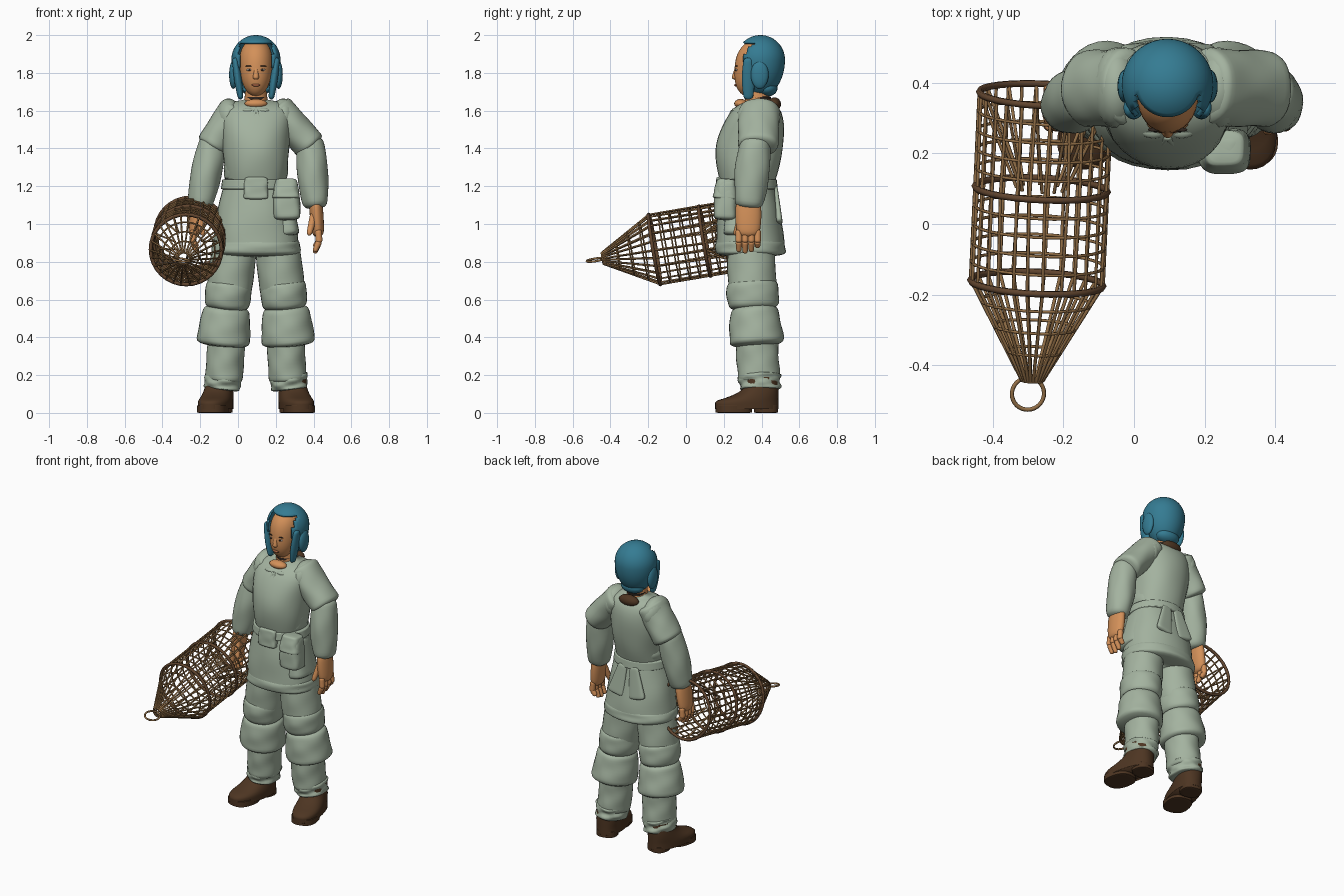
import bpy, bmesh, random
from math import sin, cos, pi, radians
from mathutils import Vector, Matrix

random.seed(4)
if "Cube" in bpy.data.objects:
    bpy.data.objects.remove(bpy.data.objects["Cube"])
MIDDLE = 0.095  # body centre line


def material(name, red, green, blue):
    m = bpy.data.materials.new(name)
    m.use_nodes = True
    m.diffuse_color = (red, green, blue, 1)
    m.node_tree.nodes["Principled BSDF"].inputs["Base Color"].default_value = m.diffuse_color
    return m


cloth = material("sage cloth", .37, .45, .35)
skin = material("skin", .65, .28, .1)
teal = material("teal hair", .035, .2, .29)
leather = material("dark leather", .075, .036, .016)
cane = material("cane", .3, .165, .065)
hoop_wood = material("hoop wood", .12, .06, .028)
lip_red = material("lips", .4, .13, .06)
white = material("eye white", .7, .65, .6)
dark = material("eye dark", .03, .02, .015)


def at(side, offset, y, z):
    """Point at a sideways offset from the body centre line."""
    return Vector((MIDDLE + side * offset, y, z))


def finish(name, bm, mat):
    bmesh.ops.recalc_face_normals(bm, faces=bm.faces)
    for face in bm.faces:
        face.smooth = True
    mesh = bpy.data.meshes.new(name)
    bm.to_mesh(mesh)
    bm.free()
    mesh.materials.append(mat)
    ob = bpy.data.objects.new(name, mesh)
    bpy.context.collection.objects.link(ob)
    return ob


def signed_power(value, power):
    return abs(value) ** power * (1 if value > 0 else -1)


def tube(name, rule, mat, axis=Vector((0, 0, 1)), power=1, folds=0, steps=20, sides=32):
    """Skin over elliptical rings; rule(t) gives centre, width and depth radius."""
    bm = bmesh.new()
    across = Vector((0, 1, 0)).cross(axis).normalized()
    along = axis.cross(across).normalized()
    loops = []
    for i in range(steps + 1):
        t = (1 - cos(pi * i / steps)) / 2
        centre, width, depth = rule(t)
        loop = []
        for k in range(sides):
            a = 2 * pi * k / sides
            wave = 1 + folds * (sin(3 * a + 12 * t) + sin(5 * a - 9 * t) + sin(8 * t + a))
            offset = across * width * signed_power(cos(a), power) + along * depth * signed_power(sin(a), power)
            loop.append(bm.verts.new(centre + offset * wave))
        loops.append(loop)
    for low, high in zip(loops, loops[1:]):
        for k in range(sides):
            n = (k + 1) % sides
            bm.faces.new((low[k], low[n], high[n], high[k]))
    bm.faces.new(loops[0])
    bm.faces.new(loops[-1])
    return finish(name, bm, mat)


def limb(name, start, end, radius, end_radius, mat, depth=1, bulge=0, roundness=20, **style):
    """Tapered, padded tube with rounded ends between two points."""
    def rule(t):
        r = radius + (end_radius - radius) * t + bulge * sin(pi * t)
        r *= max(.1, 1 - abs(2 * t - 1) ** roundness) ** .5
        return start.lerp(end, t), r, r * depth
    return tube(name, rule, mat, start - end, **style)


def blob(name, centre, size, mat):
    bm = bmesh.new()
    bmesh.ops.create_uvsphere(bm, u_segments=20, v_segments=12, radius=1)
    bmesh.ops.transform(bm, matrix=Matrix.Translation(centre) @ Matrix.Diagonal((*size, 1)), verts=bm.verts)
    return finish(name, bm, mat)


# Tunic, belt and skirt
def tunic_rule(t):
    closing = max(.1, 1 - t ** 16) ** .5
    width = .155 + .05 * t
    depth = .138 + .045 * sin(pi * t) - .025 * t * t
    return at(0, 0, .325 + .06 * t * t, 1.2 + .46 * t), width * closing, depth * closing


tube("tunic", tunic_rule, cloth, folds=.006, power=.92)
limb("blouse_overhang", at(0, 0, .33, 1.34), at(0, 0, .325, 1.23), .165, .163, cloth, .88, .006, folds=.007)
limb("skirt", at(0, 0, .325, 1.25), at(0, 0, .34, .84), .16, .232, cloth, .8, .012, 40, folds=.006, power=.92)
limb("skirt_hem", at(0, 0, .34, .93), at(0, 0, .34, .825), .225, .238, cloth, .79, .004, 6, folds=.006, power=.92)
limb("belt", at(0, 0, .325, 1.24), at(0, 0, .325, 1.18), .178, .186, cloth, .87)
limb("belt_knot", at(0, 0, .185, 1.25), at(0, 0, .18, 1.13), .06, .065, cloth, .4, power=.6, folds=.02)
limb("pouch", at(1, .16, .215, 1.24), at(1, .165, .205, 1.02), .055, .07, cloth, .85, .008, power=.6, folds=.012)
limb("pouch_flap", at(1, .16, .215, 1.24), at(1, .16, .205, 1.13), .055, .075, cloth, .9, power=.6, folds=.01)
limb("hip_panel", at(1, .12, .31, 1.18), at(1, .16, .3, .93), .06, .075, cloth, 1.4, power=.7)

# Parts that come in pairs
for side, label in ((1, "left"), (-1, "right")):
    left = side > 0
    limb("back_panel", at(side, .04, .475, 1.2), at(side, .08, .495, 1), .03, .06, cloth, .3, power=.6)
    limb("neck_tie", at(side, 0, .25, 1.6), at(side, .03, .21, 1.53), .012, .008, cloth)
    blob("neck_frill", at(side, .04, .262, 1.6), (.035, .02, .015), cloth)

    # Arms: the right one hangs closer to the body
    shoulder = at(side, .1, .39, 1.62)
    cuff = at(side, .3 if left else .24, .38, 1.4)
    elbow = cuff + Vector((-side * .015, -.01, .06))
    wrist = at(side, .315 if left else .3, .33, 1.08)
    blob(label + "_shoulder", at(side, .145, .385, 1.565), (.068, .115, .1), cloth)
    limb(label + "_sleeve", shoulder, cuff, .088, .086, cloth, 1.25, folds=.01)
    limb(label + "_forearm", elbow, wrist, .068, .062, cloth, 1.12, .017, folds=.012)

    # Hands
    limb(label + "_palm", wrist + Vector((0, 0, .05)), at(side, .33, .33, .93), .034, .03, skin, 1.9, .004, 8)
    for finger in range(4):
        y = .28 + .033 * finger
        knuckle = at(side, .335, y, .9)
        tip = at(side, .31, y, .845 + .008 * (finger - 1) ** 2)
        limb("finger_base", at(side, .33, y, .97), knuckle, .018, .018, skin, roundness=8)
        limb("finger_tip", knuckle + Vector((0, 0, .01)), tip, .018, .013, skin, roundness=8)
    limb(label + "_thumb", at(side, .31, .3, 1.06), at(side, .28, .26, .94), .022, .014, skin, roundness=8)

    # Trouser leg: thigh, knee puff, gathered cuff, shin and ragged hem
    limb(label + "_thigh", at(side, .11, .345, .9), at(side, .145, .35, .62), .115, .118, cloth, 1.06, .004,
         folds=.007)
    limb(label + "_knee_puff", at(side, .14, .35, .71), at(side, .155, .357, .54), .116, .113, cloth, 1.13, .008,
         8, folds=.008)
    limb(label + "_knee_cuff", at(side, .155, .36, .57), at(side, .175, .375, .35), .118, .144, cloth, 1.02, .004,
         12, folds=.009)
    limb(label + "_shin", at(side, .155, .375, .4), at(side, .17, .385, .16), .1, .1, cloth, 1.12, folds=.012)
    limb(label + "_hem", at(side, .17, .39, .21), at(side, .18, .39, .12), .1, .095, cloth, 1.12, folds=.03)

    # Boots: the toe slopes up to the ankle, then everything turns outwards
    ankle = at(side, .2, .38, 0)

    def boot_rule(t):
        u = min(1, max(0, 2 * t - .5))
        slope = u * (2 - u)
        return ankle + Vector((0, .08 * slope - .06, .02 + .17 * t)), .085 - .015 * u, .17 - .08 * slope

    boot = [tube(label + "_boot", boot_rule, leather, power=.85)]
    for part, shift, width, depth in (("_sole", -.13, .08, 1.2), ("_heel", .045, .065, .95)):
        spot = ankle + Vector((0, shift, 0))
        boot.append(limb(label + part, spot + Vector((0, 0, .04)), spot, width, width, leather, depth,
                         roundness=60, power=.8))
    for ob in boot:
        ob.data.transform(Matrix.Translation(ankle) @ Matrix.Rotation(radians(13) * side, 4, "Z")
                          @ Matrix.Translation(-ankle))

# Head and neck
def face_rule(t):
    outline = max(.02, 1 - abs(2 * t - 1) ** 2.5) ** .5
    return at(0, 0, .33 + .06 * t, 1.675 + .305 * t), outline * (.075 + .022 * t), outline * (.085 + .035 * t)


tube("face", face_rule, skin)
limb("neck", at(0, 0, .37, 1.76), at(0, 0, .385, 1.58), .05, .07, skin, 1.1)
blob("neckline", at(0, 0, .29, 1.637), (.06, .035, .025), skin)
limb("neck_cord", at(0, 0, .38, 1.675), at(0, 0, .38, 1.658), .06, .06, dark, 1.15)
limb("nose", at(0, 0, .268, 1.83), at(0, 0, .257, 1.765), .009, .018, skin, roundness=6)
blob("lips", at(0, 0, .263, 1.735), (.024, .008, .007), lip_red)
for side in (1, -1):
    blob("eye", at(side, .034, .267, 1.816), (.016, .006, .006), white)
    blob("iris", at(side, .034, .263, 1.816), (.007, .004, .006), dark)
    blob("brow", at(side, .036, .267, 1.836), (.02, .006, .003), dark)
    blob("ear_coil", at(side, .12, .39, 1.79), (.022, .047, .075), teal)
    limb("side_lock", at(side, .112, .33, 1.88), at(side, .08, .33, 1.66), .014, .014, teal, 1.7, .006)

# Hair: a stretched ball with the face opening cut out
bm = bmesh.new()
bmesh.ops.create_uvsphere(bm, u_segments=40, v_segments=28, radius=.13)
for v in bm.verts:
    if v.co.z < 0:
        v.co.z *= 1.5
bmesh.ops.translate(bm, vec=at(0, 0, .394, 1.87), verts=bm.verts)
opening = []
for face in bm.faces:
    spot = face.calc_center_median()
    before_face = spot.y < .36 and abs(spot.x - MIDDLE) < .095 and spot.z < 1.965
    if before_face or spot.z < 1.69:
        opening.append(face)
bmesh.ops.delete(bm, geom=opening, context="FACES")
hair = finish("hair", bm, teal)
hair.modifiers.new("thickness", "SOLIDIFY").thickness = .012
blob("nape_hair", at(0, 0, .43, 1.72), (.08, .055, .045), teal)
blob("nape_patch", at(0, 0, .468, 1.635), (.07, .035, .035), leather)

# Woven trap: its local z runs from the open end to the tip
RADIUS, SHOULDER, TIP, NECK = .188, .54, .82, .03
heading = Vector((-.025, -.53, -.09)).to_track_quat("Z", "Y").to_matrix().to_4x4()
trap_place = Matrix.Translation((-.25, .365, .955)) @ heading


def polar(radius, angle, z):
    return radius * cos(angle), radius * sin(angle), z


def circle(radius, z, count=32):
    return [polar(radius, 2 * pi * k / count, z) for k in range(count)]


def wires(name, paths, thickness, mat, closed=False, place=trap_place):
    curve = bpy.data.curves.new(name, "CURVE")
    curve.dimensions = "3D"
    curve.bevel_depth = thickness
    curve.bevel_resolution = 1
    curve.use_fill_caps = True
    for path in paths:
        spline = curve.splines.new("POLY")
        spline.points.add(len(path) - 1)
        for point, position in zip(spline.points, path):
            point.co = (*position, 1)
        spline.use_cyclic_u = closed
    curve.materials.append(mat)
    ob = bpy.data.objects.new(name, curve)
    bpy.context.collection.objects.link(ob)
    ob.matrix_world = place


slats, funnel = [], []
SLATS = 26
for k in range(SLATS):
    a = 2 * pi * k / SLATS + random.uniform(-.03, .03)
    b = a + random.uniform(-.05, .05)
    slats.append([polar(RADIUS, a, 0), polar(RADIUS, b, SHOULDER / 2), polar(RADIUS, a, SHOULDER),
                  polar(NECK, a, TIP)])
    if k % 2:
        funnel.append([polar(RADIUS, a, 0), polar(.07, a + random.uniform(-.3, .3), SHOULDER / 2)])
wires("trap_slats", slats, .005, cane)
wires("trap_funnel", funnel, .005, cane)
wires("trap_thick_hoops", [circle(RADIUS, SHOULDER * k / 2) for k in range(3)], .01, hoop_wood, True)
thin = [circle(RADIUS, SHOULDER * k / 10) for k in range(1, 10) if k != 5]
for t in (.2, .45, .7, 1):
    thin.append(circle(RADIUS + (NECK - RADIUS) * t, SHOULDER + (TIP - SHOULDER) * t))
wires("trap_thin_hoops", thin, .0045, cane, True)
wires("trap_ring", [circle(.046, 0)], .006, cane, True,
      Matrix.Translation((-.3, -.48, .81)) @ Matrix.Rotation(radians(9), 4, "X") @ Matrix.Rotation(radians(9), 4, "Y"))
